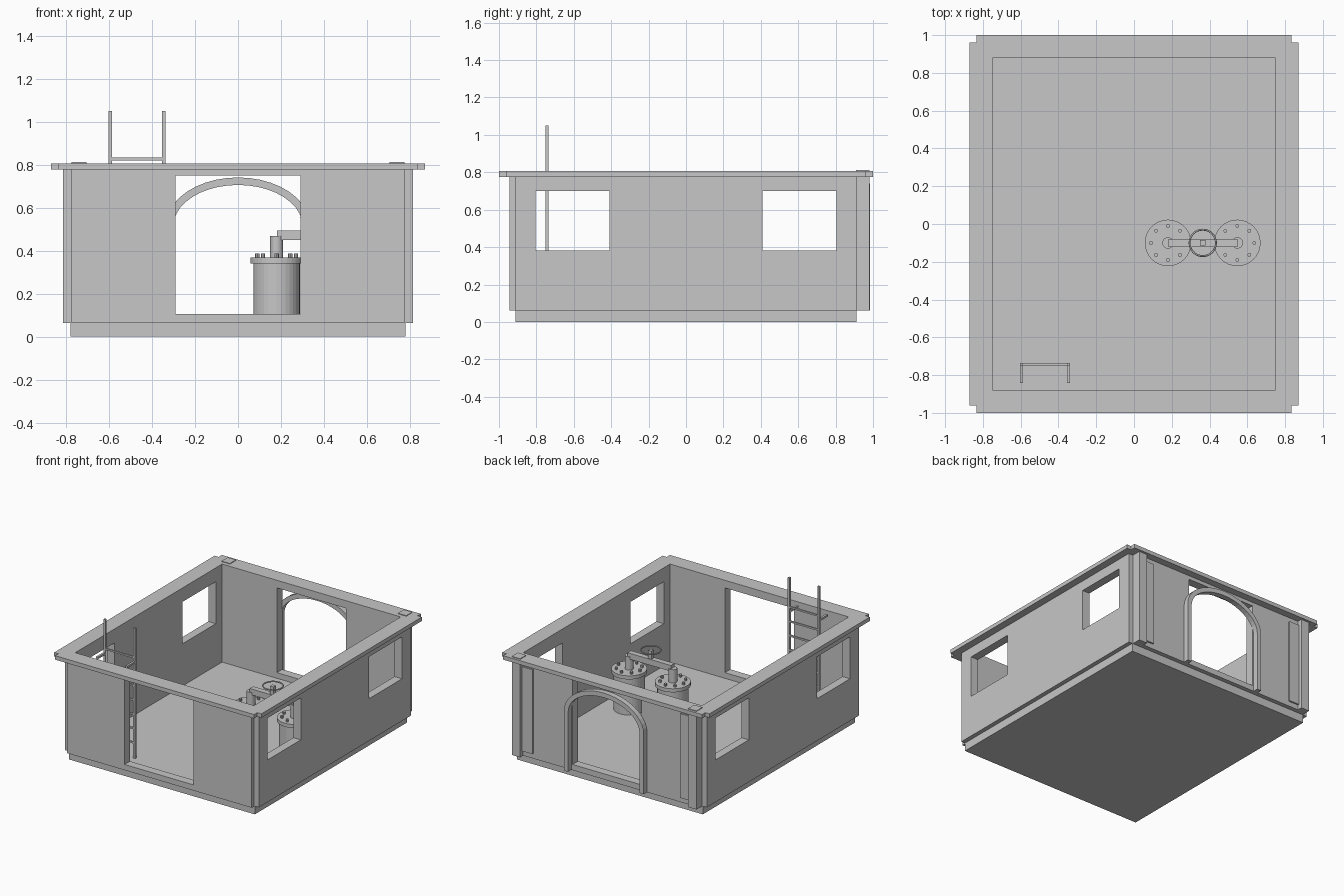
import bpy
import bmesh
from math import cos, sin, pi

if "Cube" in bpy.data.objects:
    bpy.data.objects.remove(bpy.data.objects["Cube"], do_unlink=True)

TONE = (0.57, 0.57, 0.57, 1)
grey = bpy.data.materials.new("plain grey")
grey.use_nodes = True
grey.diffuse_color = TONE
grey.node_tree.nodes["Principled BSDF"].inputs["Base Color"].default_value = TONE


def finish(name, bm):
    bmesh.ops.recalc_face_normals(bm, faces=bm.faces)
    mesh = bpy.data.meshes.new(name)
    bm.to_mesh(mesh)
    bm.free()
    mesh.materials.append(grey)
    ob = bpy.data.objects.new(name, mesh)
    bpy.context.collection.objects.link(ob)
    return ob


def prism(name, points, direction):
    """Extrude a closed outline of 3D points along a direction."""
    bm = bmesh.new()
    face = bm.faces.new([bm.verts.new(p) for p in points])
    ext = bmesh.ops.extrude_face_region(bm, geom=[face])
    moved = [v for v in ext["geom"] if isinstance(v, bmesh.types.BMVert)]
    bmesh.ops.translate(bm, verts=moved, vec=direction)
    return finish(name, bm)


def box(name, x, y, z):
    pts = [(x[0], y[0], z[0]), (x[1], y[0], z[0]), (x[1], y[1], z[0]), (x[0], y[1], z[0])]
    return prism(name, pts, (0, 0, z[1] - z[0]))


def cylinder(name, x, y, z, radius, sides=32):
    pts = [(x + radius * cos(2 * pi * i / sides), y + radius * sin(2 * pi * i / sides), z[0])
           for i in range(sides)]
    return prism(name, pts, (0, 0, z[1] - z[0]))


def notched(name, wide, narrow, z):
    """Rectangular slab with a small square notch in each corner."""
    (ax, ay), (bx, by) = wide, narrow
    quarter = [(ax, ay), (bx, ay), (bx, by)]
    pts = []
    for sx, sy in ((1, 1), (-1, 1), (-1, -1), (1, -1)):
        run = quarter if sx * sy > 0 else quarter[::-1]
        pts += [(sx * px, sy * py, z[0]) for px, py in run]
    return prism(name, pts, (0, 0, z[1] - z[0]))


def cut(ob, cutters):
    for c in cutters:
        c.hide_render = True
        mod = ob.modifiers.new("opening", "BOOLEAN")
        mod.operation = "DIFFERENCE"
        mod.solver = "EXACT"
        mod.object = c
    bpy.context.view_layer.update()
    deps = bpy.context.evaluated_depsgraph_get()
    mesh = bpy.data.meshes.new_from_object(ob.evaluated_get(deps))
    ob.modifiers.clear()
    ob.data = mesh
    for c in cutters:
        bpy.data.objects.remove(c, do_unlink=True)


# Plinth, whose top is the room floor
FLOOR = 0.062
box("plinth", (-0.78, 0.78), (-0.912, 0.912), (0, FLOOR))

# Walls with doorways front and back, two windows per side
walls = notched("walls", (0.813, 0.912), (0.775, 0.945), (FLOOR, 0.776))
openings = [box("room_cutter", (-0.75, 0.75), (-0.88, 0.88), (0, 1)),
            box("door_cutter", (-0.29, 0.29), (-1.2, 1.2), (0.105, 0.748))]
for s in (-1, 1):
    ys = sorted((s * 0.408, s * 0.805))
    openings.append(box("window_cutter", (-1.2, 1.2), ys, (0.382, 0.7)))
cut(walls, openings)

# Cornice around the open top
cornice = notched("cornice", (0.87, 0.962), (0.835, 1.0), (0.776, 0.806))
cut(cornice, [box("room_cutter", (-0.75, 0.75), (-0.88, 0.88), (0, 1))])

# Back pilasters with side plates
for s, side in ((-1, "right"), (1, "left")):
    box(side + "_back_pilaster", sorted((s * 0.705, s * 0.775)), (0.91, 0.982), (FLOOR, 0.811))
    box(side + "_back_plate", sorted((s * 0.62, s * 0.705)), (0.94, 0.957), (0.1, 0.74))

# Arched surround of the back doorway
STEPS, SPRING = 20, 0.515


def arch_line(a, b):
    arc = [(a * cos(pi * i / STEPS), SPRING + b * sin(pi * i / STEPS)) for i in range(STEPS + 1)]
    return [(a, FLOOR)] + arc + [(-a, FLOOR)]


outline = arch_line(0.335, 0.225) + arch_line(0.3, 0.19)[::-1]
prism("back_arch", [(px, 0.943, pz) for px, pz in outline], (0, 0.042, 0))

# Ladder with wall brackets
for s, side in ((-0.595, "right"), (-0.346, "left")):
    xs = (s - 0.008, s + 0.008)
    box(side + "_ladder_rail", xs, (-0.752, -0.736), (FLOOR, 1.05))
    box(side + "_ladder_bracket", xs, (-0.843, -0.745), (0.785, 0.8))
for i in range(7):
    z = 0.826 - 0.108 * i
    box("ladder_rung", (-0.595, -0.346), (-0.75, -0.738), (z - 0.006, z + 0.006))

# Twin pressure tanks with bolted lids
Y = -0.1
for cx in (0.18, 0.547):
    cylinder("tank_body", cx, Y, (FLOOR, 0.34), 0.108)
    cylinder("tank_lid", cx, Y, (0.34, 0.367), 0.123)
    cylinder("tank_outlet", cx, Y, (0.366, 0.468), 0.03, 20)
    for k in range(8):
        t = k * pi / 4
        cylinder("lid_bolt", cx + 0.09 * cos(t), Y + 0.09 * sin(t), (0.366, 0.386), 0.01, 8)

# Connecting pipe and hand wheel
box("connecting_pipe", (0.182, 0.547), (Y - 0.021, Y + 0.021), (0.449, 0.494))
box("valve_stem", (0.35, 0.378), (Y - 0.014, Y + 0.014), (0.493, 0.555))
bpy.ops.mesh.primitive_torus_add(location=(0.364, Y, 0.555), major_radius=0.07,
                                 minor_radius=0.005, major_segments=32, minor_segments=6)
wheel = bpy.context.object
wheel.name = "hand_wheel"
wheel.data.materials.append(grey)
bpy.ops.object.shade_smooth_by_angle(angle=pi / 2)
